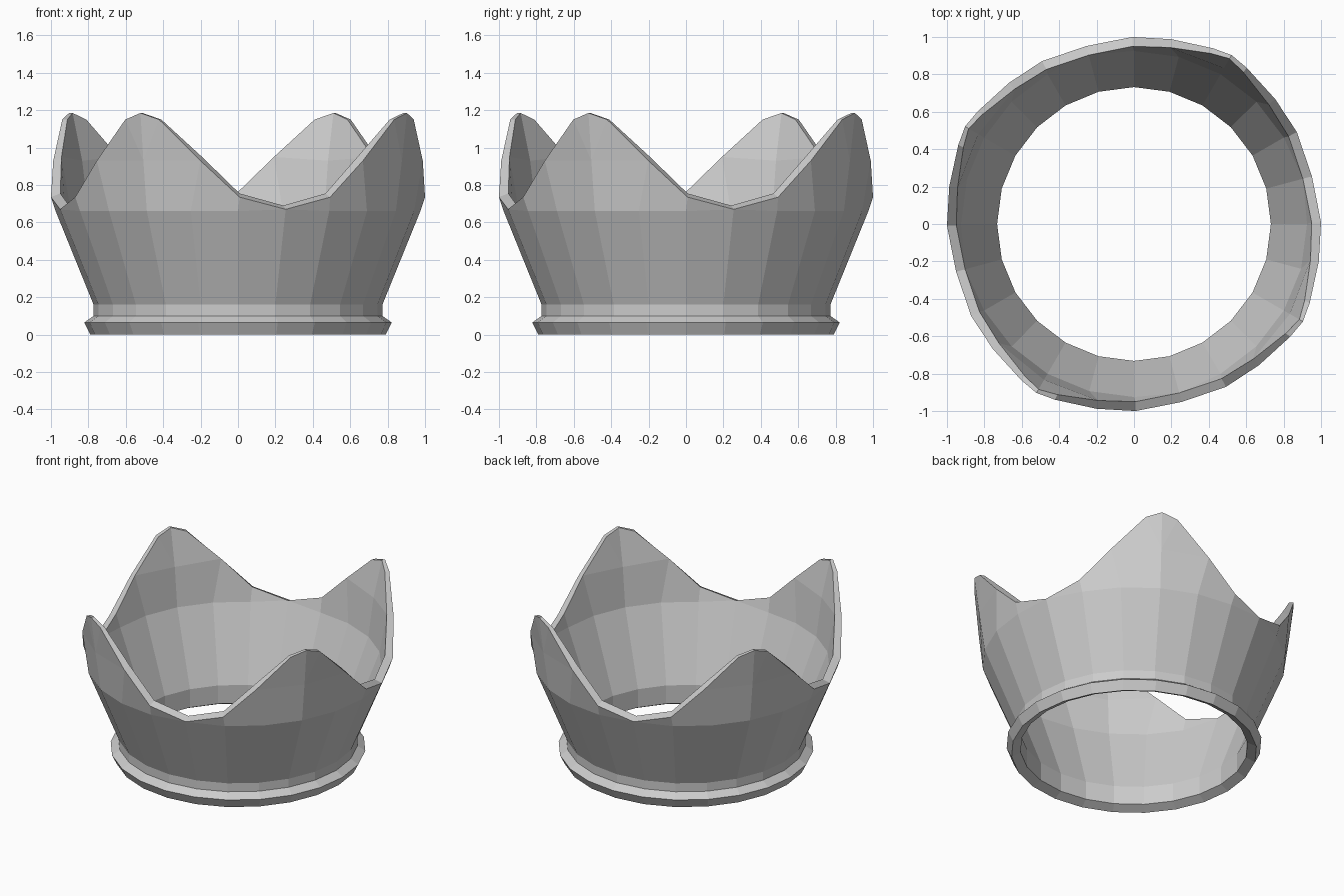
import bpy, bmesh, math

if "Cube" in bpy.data.objects:
    bpy.data.objects.remove(bpy.data.objects["Cube"])

# Rim columns of one peak: (angle from peak at base, angle at rim, rim height, rim radius, rim thickness)
COLUMNS = [
    (-45, -45, 0.67, 0.985, 0.05),
    (-30, -30.5, 0.735, 1.0, 0.05),
    (-15, -18.5, 0.93, 1.008, 0.045),
    (0, -5.8, 1.15, 1.03, 0.03),
    (0, 0, 1.185, 1.043, 0.022),
    (0, 5.8, 1.15, 1.03, 0.03),
    (15, 18.5, 0.93, 1.008, 0.045),
    (30, 30.5, 0.735, 1.0, 0.05),
]
BASE_OUT = [(0.79, 0.0), (0.822, 0.065), (0.772, 0.10), (0.772, 0.16)]  # flared foot ring
BASE_IN = [(0.732, 0.16), (0.732, 0.03)]
LEVELS = [(0.975, 0.66), (1.012, 0.93)]  # wall rings below the rim


def polar(r, deg, z):
    a = math.radians(deg)
    return (r * math.cos(a), r * math.sin(a), z)


def column_points(peak, col):
    """Closed cross-section of the wall at one column."""
    base, top, height, radius, thick = col
    lift = 0.02 if height < 1 else 0.0
    rim_out = polar(radius, peak + top, height)
    rim_in = polar(radius - thick, peak + top, height + lift)
    outer, inner = [], []
    for r, z in LEVELS:
        below = height > z + 0.03
        outer.append(polar(r, peak + base, z) if below else rim_out)
        inner.append(polar(r - 0.05, peak + base, z) if below else rim_in)
    pts = [polar(r, peak + base, z) for r, z in BASE_OUT]
    pts += outer + [rim_out, rim_in] + inner[::-1]
    pts += [polar(r, peak + base, z) for r, z in BASE_IN]
    return pts


# Crown wall with four peaks and foot ring
bm = bmesh.new()
rings = []
for k in range(4):
    for col in COLUMNS:
        rings.append([bm.verts.new(p) for p in column_points(60 + 90 * k, col)])
n = len(rings[0])
for i, a in enumerate(rings):
    b = rings[(i + 1) % len(rings)]
    for j in range(n):
        bm.faces.new((a[j], b[j], b[(j + 1) % n], a[(j + 1) % n]))
bmesh.ops.remove_doubles(bm, verts=bm.verts[:], dist=0.0005)
bmesh.ops.dissolve_degenerate(bm, edges=bm.edges[:], dist=0.0005)
bmesh.ops.recalc_face_normals(bm, faces=bm.faces[:])

mesh = bpy.data.meshes.new("crown")
bm.to_mesh(mesh)
bm.free()
crown = bpy.data.objects.new("crown", mesh)
bpy.context.collection.objects.link(crown)

# Plain grey
grey = bpy.data.materials.new("light grey")
grey.diffuse_color = (0.6, 0.6, 0.6, 1)
grey.use_nodes = True
grey.node_tree.nodes["Principled BSDF"].inputs["Base Color"].default_value = grey.diffuse_color
mesh.materials.append(grey)
